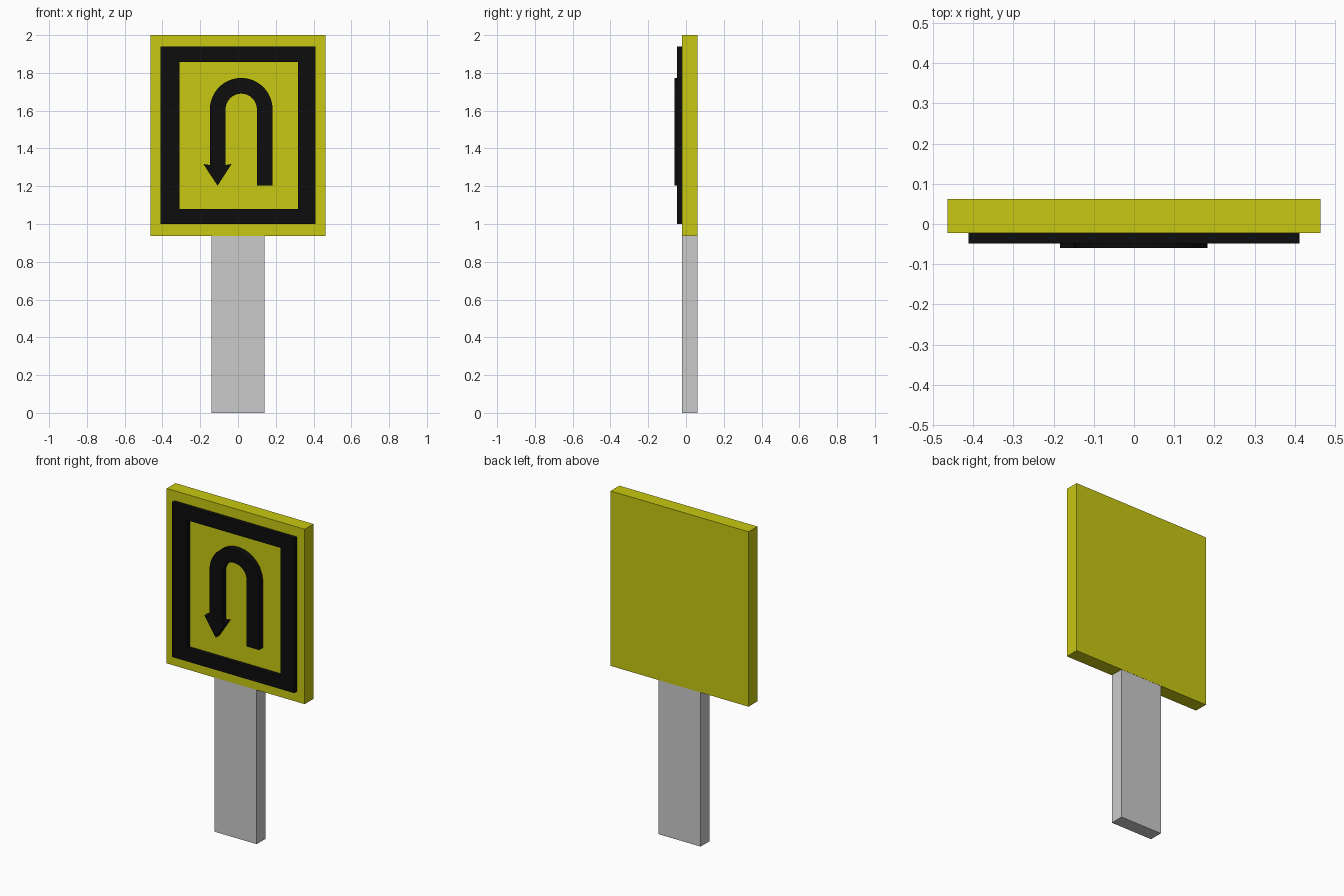
import bpy, bmesh
from math import pi, cos, sin

if "Cube" in bpy.data.objects:
    bpy.data.objects.remove(bpy.data.objects["Cube"])


def material(name, color):
    m = bpy.data.materials.new(name)
    m.diffuse_color = color
    m.use_nodes = True
    m.node_tree.nodes["Principled BSDF"].inputs["Base Color"].default_value = m.diffuse_color
    return m


yellow = material("sign_yellow", (0.58, 0.58, 0.006, 1))
black = material("sign_black", (0.004, 0.004, 0.004, 1))
FACE, BACK = -0.022, 0.062   # front and back planes of the board


def finish(bm, name, mat):
    bmesh.ops.recalc_face_normals(bm, faces=bm.faces)
    mesh = bpy.data.meshes.new(name)
    bm.to_mesh(mesh)
    bm.free()
    if mat:
        mesh.materials.append(mat)
    obj = bpy.data.objects.new(name, mesh)
    bpy.context.collection.objects.link(obj)
    return obj


def box(name, x0, x1, y0, y1, z0, z1, mat=None):
    bm = bmesh.new()
    bmesh.ops.create_cube(bm, size=1)
    for v in bm.verts:
        v.co = ((x0, x1)[v.co.x > 0], (y0, y1)[v.co.y > 0], (z0, z1)[v.co.z > 0])
    return finish(bm, name, mat)


def strip(name, left, right, y_front, closed, mat):
    """Raised band between two matching (x, z) outlines, standing on the board face."""
    bm = bmesh.new()
    a, b = ([bm.verts.new((x, y_front, z)) for x, z in side] for side in (left, right))
    n = len(a)
    faces = [bm.faces.new((a[i], a[(i + 1) % n], b[(i + 1) % n], b[i]))
             for i in range(n if closed else n - 1)]
    ext = bmesh.ops.extrude_face_region(bm, geom=faces, use_keep_orig=True)
    for v in ext["geom"]:
        if isinstance(v, bmesh.types.BMVert):
            v.co.y = FACE
    return finish(bm, name, mat)


def rect(x0, x1, z0, z1):
    return [(x0, z0), (x1, z0), (x1, z1), (x0, z1)]


# Post and board
box("post", -0.141, 0.141, FACE, BACK - 0.001, 0, 0.937)
box("board", -0.464, 0.464, FACE, BACK, 0.937, 2.0, yellow)

# Raised border
strip("border", rect(-0.411, 0.411, 1.0, 1.94), rect(-0.309, 0.318, 1.08, 1.858),
      -0.048, True, black)

# U-turn arrow: right leg, half-circle bend, left leg, then the pointed head
CX, CZ, R_OUT, R_IN = 0.017, 1.607, 0.166, 0.083
TIP, HEAD_Z = (-0.108, 1.203), 1.318


def arrow_side(r, barb_x):
    arc = [(CX + r * cos(pi * i / 24), CZ + r * sin(pi * i / 24)) for i in range(25)]
    return [(CX + r, 1.205)] + arc + [(CX - r, HEAD_Z - 0.006), (barb_x, HEAD_Z), TIP]


bm_sides = arrow_side(R_OUT, -0.184), arrow_side(R_IN, -0.034)
# Shaft stops at the head; the head is its own small polygon
strip("arrow_shaft", bm_sides[0][:-2], bm_sides[1][:-2], -0.06, False, black)
bm = bmesh.new()
outline = [bm_sides[0][-3], bm_sides[0][-2], TIP, bm_sides[1][-2], bm_sides[1][-3]]
head = bm.faces.new([bm.verts.new((x, -0.06, z)) for x, z in outline])
ext = bmesh.ops.extrude_face_region(bm, geom=[head], use_keep_orig=True)
for v in ext["geom"]:
    if isinstance(v, bmesh.types.BMVert):
        v.co.y = FACE
finish(bm, "arrow_head", black)
